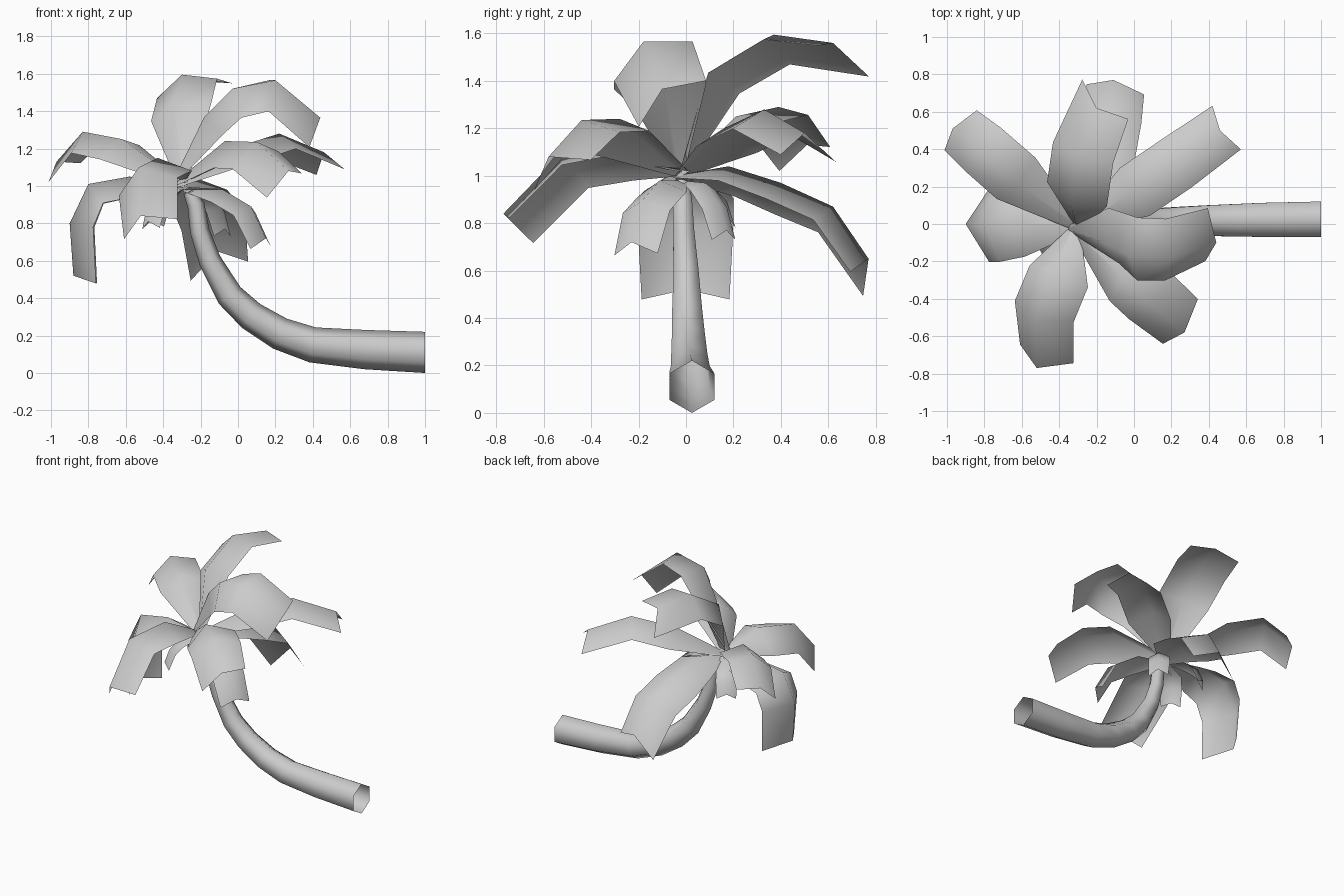
import bpy
import bmesh
from math import sin, cos, pi, radians
from mathutils import Vector

cube = bpy.data.objects.get("Cube")
if cube:
    bpy.data.objects.remove(cube, do_unlink=True)

grey = bpy.data.materials.new("plain grey")
grey.use_nodes = True
grey.diffuse_color = (0.6, 0.6, 0.6, 1)
grey.node_tree.nodes["Principled BSDF"].inputs["Base Color"].default_value = (0.6, 0.6, 0.6, 1)


def sheet(name, rows, closed=False):
    """Skin a grid of points, row by row, into one smooth surface."""
    bm = bmesh.new()
    grid = [[bm.verts.new(p) for p in row] for row in rows]
    count = len(rows[0])
    for a, b in zip(grid, grid[1:]):
        for k in range(count if closed else count - 1):
            n = (k + 1) % count
            bm.faces.new((a[k], a[n], b[n], b[k]))
    mesh = bpy.data.meshes.new(name)
    bm.to_mesh(mesh)
    bm.free()
    mesh.materials.append(grey)
    mesh.shade_smooth()
    obj = bpy.data.objects.new(name, mesh)
    bpy.context.scene.collection.objects.link(obj)


def tangents(path):
    """Direction of travel at every point of a path."""
    last = len(path) - 1
    return [(path[min(i + 1, last)] - path[max(i - 1, 0)]).normalized()
            for i in range(last + 1)]


def frond(name, ridge, width, droops, tips=(0.03, 0.03)):
    """Leaf folded along its ridge. The pairs are for the left and right half:
    fold angles, and how far the corners of the blunt tip reach past the ridge."""
    path = [Vector(p) for p in ridge]
    heading = path[-1] - path[0]
    left = Vector((-heading.y, heading.x, 0)).normalized()
    rows = []
    for i, (p, t) in enumerate(zip(path, tangents(path))):
        s = (left - t * left.dot(t)).normalized()
        up = t.cross(s)
        u = i / (len(path) - 1)
        w = width * min(1, 0.12 + 3 * u) * (0.92 if u == 1 else 1)
        halves = []
        for sign, droop, tip in zip((1, -1), droops, tips):
            a = radians(droop)
            reach = t * tip if u == 1 else Vector()
            halves.append(p + w * (sign * cos(a) * s - sin(a) * up) + reach)
        rows.append((halves[1], p, halves[0]))
    sheet(name, rows)


# Trunk: open six-sided tube, leaning and tapering (x, y, z, radius)
trunk = [(1, .025, .11, .11), (.68, .022, .125, .105), (.4, .018, .15, .095),
         (.225, .014, .21, .088), (.07, .01, .305, .08), (-.045, .005, .415, .073),
         (-.15, 0, .6, .06), (-.205, -.01, .76, .052), (-.225, -.015, .9, .046),
         (-.26, -.02, .97, .035)]
centres = [Vector(p[:3]) for p in trunk]
flow = tangents(centres)
flow[0] = Vector((-1, 0, 0))
side = Vector((0, 1, 0))
rings = []
for c, t, p in zip(centres, flow, trunk):
    up = side.cross(t).normalized()
    rings.append([c + p[3] * (cos(k * pi / 3) * up + sin(k * pi / 3) * side)
                  for k in range(6)])
sheet("trunk", rings, closed=True)

# Large fronds: ridge from the crown outwards, half width, folds, tip corners
frond("back_left_frond", [(-.34, -.04, 1), (-.03, .16, 1.2), (.22, .33, 1.28), (.46, .5, 1.18)],
      .18, (38, 27), (.08, .06))
frond("upper_back_frond", [(-.3, -.03, 1), (-.34, .1, 1.43), (-.3, .37, 1.595), (-.2, .62, 1.56)],
      .195, (43, 5), (.13, .01))
frond("upper_left_frond", [(-.35, -.03, 1.02), (-.18, -.09, 1.37), (-.03, -.17, 1.52),
                           (.2, -.18, 1.565), (.44, -.1, 1.365)], .21, (4, 52), (-.01, .03))
frond("front_left_frond", [(-.36, .02, 1), (-.07, -.28, 1.24), (.1, -.44, 1.235),
                           (.27, -.58, 1.08)], .205, (16, 48), (-.04, .04))
frond("front_frond", [(-.31, 0, 1.02), (-.43, -.25, 1.15), (-.53, -.52, 1.1),
                      (-.52, -.77, .84)], .215, (20, 52), (0, 0))
frond("right_drooping_frond", [(-.26, -.01, 1), (-.58, 0, 1.05), (-.8, 0, 1.01),
                               (-.9, 0, .8), (-.88, 0, .52)], .24, (33, 33), (.05, .05))
frond("back_right_frond", [(-.27, -.04, 1), (-.62, .21, 1.25), (-.83, .39, 1.29), (-.97, .51, 1.13)],
      .175, (42, 12), (.04, -.02))
frond("back_drooping_frond", [(-.29, -.05, 1), (-.22, .18, 1.04), (-.18, .4, .97),
                              (-.14, .62, .87), (-.11, .77, .65)], .205, (45, 20), (.1, .02))

# Small fronds hanging under the crown
frond("small_front_left_frond", [(-.29, -.01, .98), (-.08, -.11, .98), (.07, -.19, .89),
                                 (.15, -.23, .72)], .13, (22, 32))
frond("small_back_left_frond", [(-.28, -.02, .98), (-.15, .08, .97), (-.1, .14, .88),
                                (-.07, .17, .77)], .08, (25, 25))
frond("small_front_right_frond", [(-.3, -.01, .99), (-.41, -.1, .97), (-.46, -.15, .9),
                                  (-.48, -.18, .81)], .08, (25, 25))
frond("small_back_right_frond", [(-.3, -.02, .99), (-.4, .09, .97), (-.44, .15, .91),
                                 (-.46, .18, .82)], .08, (25, 25))
